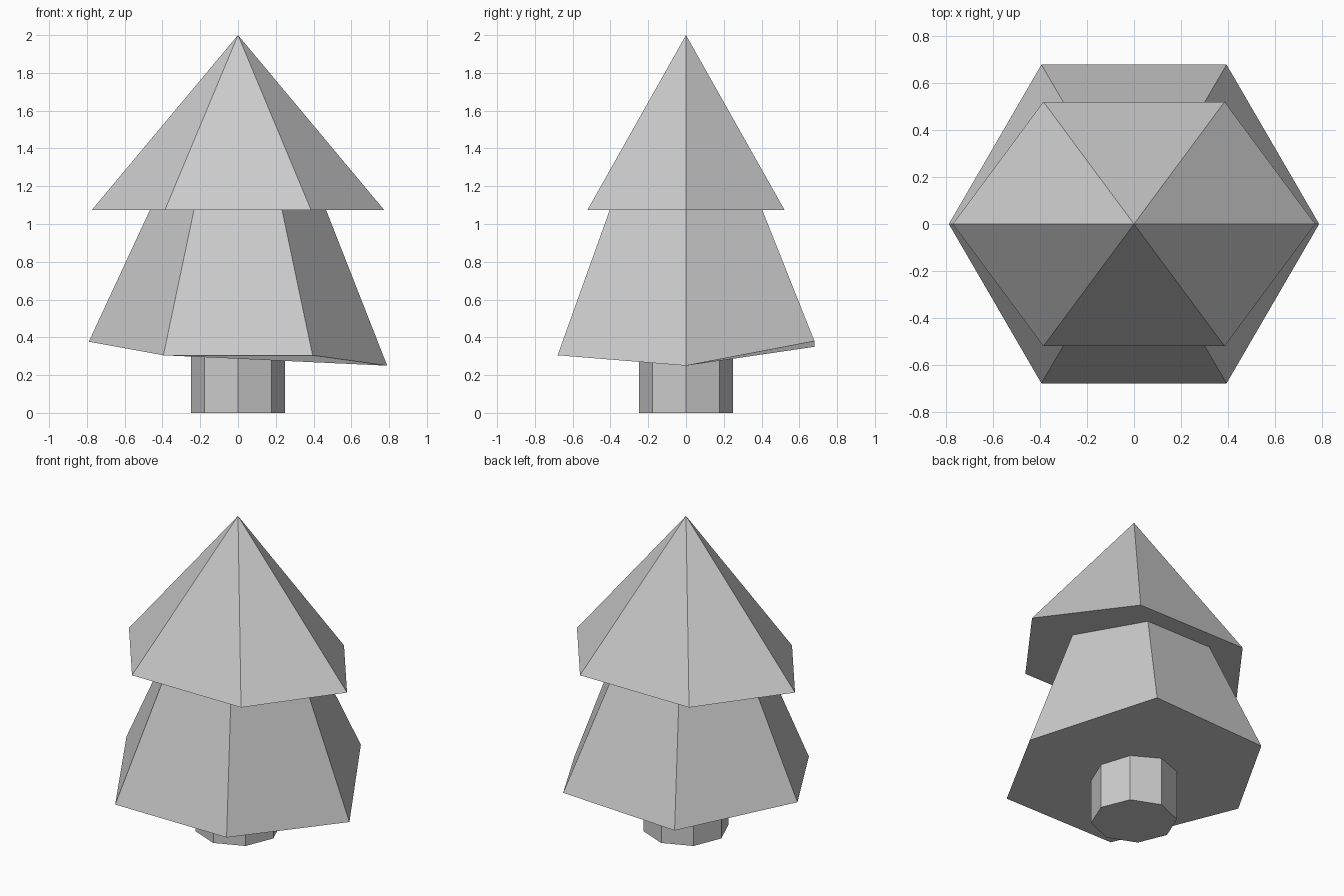
import bpy, bmesh
from math import sin, cos, tau

if "Cube" in bpy.data.objects:
    bpy.data.objects.remove(bpy.data.objects["Cube"])


def ring(bm, n, rx, ry, heights):
    """Ring of n vertices; heights is one z or a list with one z per corner."""
    zs = heights if isinstance(heights, (list, tuple)) else [heights] * n
    return [bm.verts.new((rx * cos(tau * i / n), ry * sin(tau * i / n), z))
            for i, z in enumerate(zs)]


def solid(name, n, bottom, top):
    """Flat-faced capped solid between two (rx, ry, z) rings; rx 0 on top makes a point."""
    bm = bmesh.new()
    lo = ring(bm, n, *bottom)
    if top[0] == 0:
        hi = [bm.verts.new((0, 0, top[2]))] * n
    else:
        hi = ring(bm, n, *top)
        bm.faces.new(hi)
    bm.faces.new(lo[::-1])
    for i in range(n):
        j = (i + 1) % n
        corners = [lo[i], lo[j], hi[j], hi[i]]
        bm.faces.new(corners[:3] if hi[i] is hi[j] else corners)
    bmesh.ops.recalc_face_normals(bm, faces=bm.faces)
    mesh = bpy.data.meshes.new(name)
    bm.to_mesh(mesh)
    bm.free()
    obj = bpy.data.objects.new(name, mesh)
    bpy.context.collection.objects.link(obj)
    return obj


# Octagonal trunk, running up into the foliage
solid("trunk", 8, (0.25, 0.25, 0.0), (0.25, 0.25, 0.42))

# Lower foliage: tapered hexagon with an uneven hem
hem = [0.25, 0.38, 0.35, 0.377, 0.305, 0.305]
solid("lower_foliage", 6, (0.79, 0.785, hem), (0.466, 0.466, 1.075))

# Upper foliage: hexagonal point, narrower front to back
solid("upper_foliage", 6, (0.773, 0.602, 1.075), (0, 0, 2.0))
